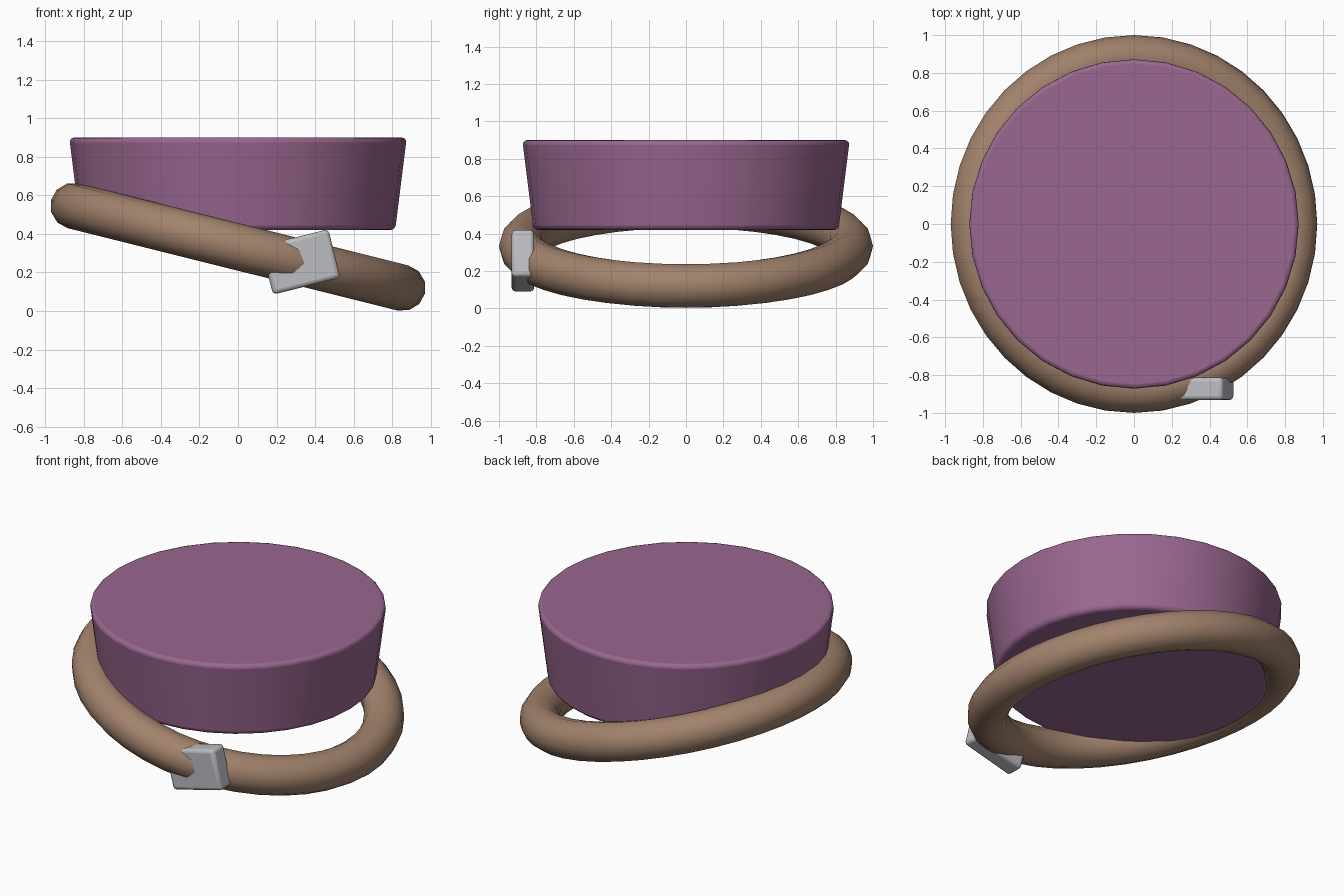
import bpy, math

if "Cube" in bpy.data.objects:
    bpy.data.objects.remove(bpy.data.objects["Cube"])

TILT = math.radians(14)

def material(name, rgb):
    m = bpy.data.materials.new(name)
    m.diffuse_color = (*rgb, 1)
    m.use_nodes = True
    m.node_tree.nodes["Principled BSDF"].inputs["Base Color"].default_value = m.diffuse_color
    return m

purple = material("plum", (0.32, 0.135, 0.275))
tan = material("tan leather", (0.36, 0.225, 0.15))
silver = material("silver grey", (0.50, 0.51, 0.54))

def finish(name, mat, bevel=0):
    ob = bpy.context.object
    ob.name = name
    ob.data.materials.append(mat)
    if bevel:
        bpy.ops.object.transform_apply(location=False, rotation=False, scale=True)
        b = ob.modifiers.new("rounded_edges", 'BEVEL')
        b.width = bevel
        b.segments = 3
        b.limit_method = 'ANGLE'
        b.angle_limit = math.radians(40)
    bpy.ops.object.shade_smooth_by_angle(angle=math.radians(40))
    return ob

# Tapered drum body, wider at the top
bpy.ops.mesh.primitive_cone_add(vertices=32, radius1=0.815, radius2=0.875, depth=0.48,
                                location=(0, 0, 0.66))
finish("drum_body", purple, 0.025)

# Tilted round band, high on the left
bpy.ops.mesh.primitive_torus_add(major_radius=0.88, minor_radius=0.12,
                                 major_segments=40, minor_segments=12,
                                 location=(0, 0, 0.333), rotation=(0, TILT, 0))
finish("tilted_band", tan)

# Buckle block on the front of the band
bpy.ops.mesh.primitive_cube_add(size=1, location=(0.325, -0.872, 0.255),
                                rotation=(0, -TILT, 0))
bpy.context.object.scale = (0.36, 0.12, 0.26)
finish("buckle", silver, 0.022)
